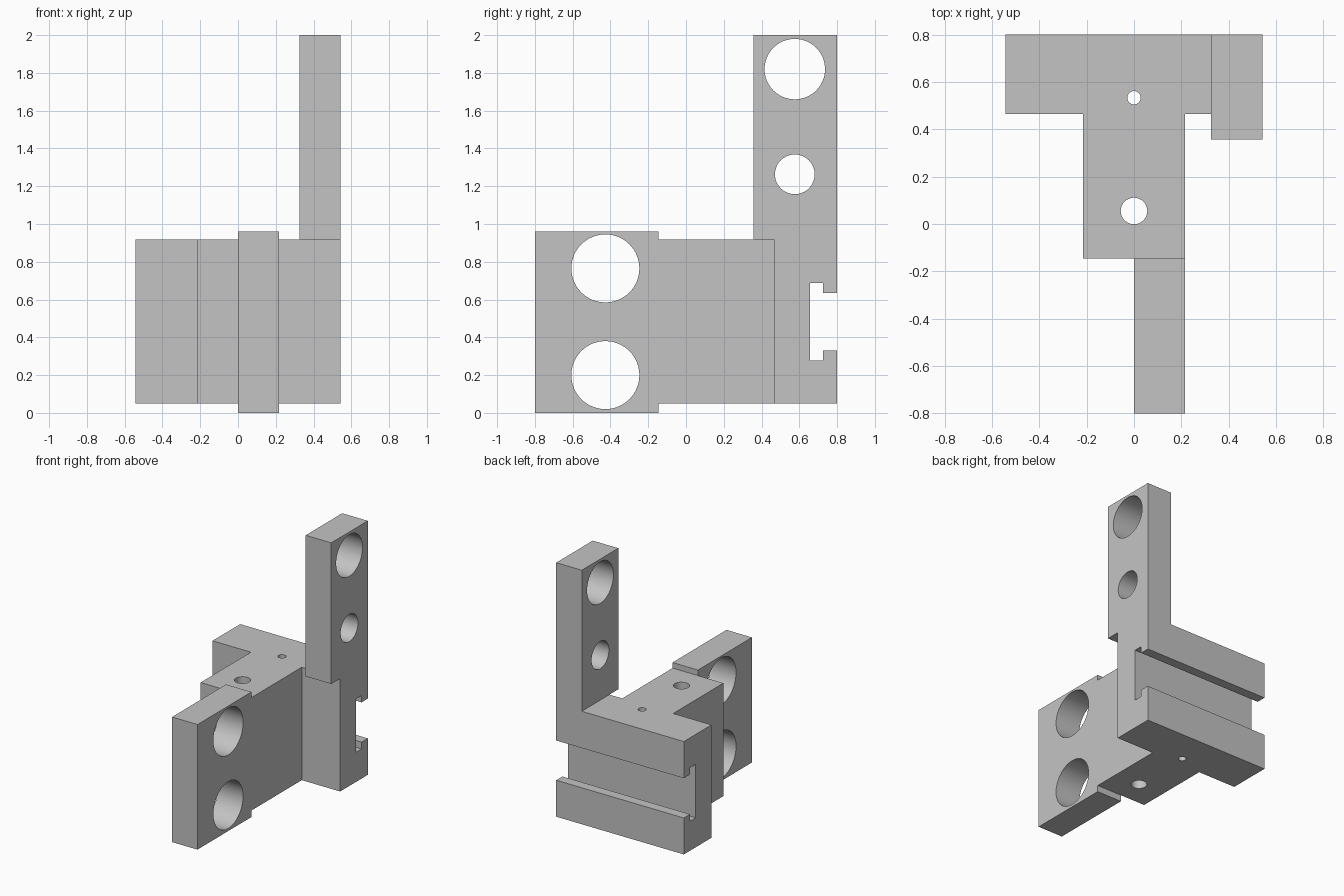
import bpy
import bmesh
import math
from mathutils import Matrix, Vector

cube = bpy.data.objects.get("Cube")
if cube:
    bpy.data.objects.remove(cube, do_unlink=True)

grey = bpy.data.materials.new("plain grey")
grey.use_nodes = True
grey.diffuse_color = (0.55, 0.55, 0.55, 1)
grey.node_tree.nodes["Principled BSDF"].inputs["Base Color"].default_value = grey.diffuse_color


def finish(name, bm):
    bmesh.ops.recalc_face_normals(bm, faces=bm.faces)
    mesh = bpy.data.meshes.new(name)
    bm.to_mesh(mesh)
    bm.free()
    mesh.materials.append(grey)
    obj = bpy.data.objects.new(name, mesh)
    bpy.context.collection.objects.link(obj)
    return obj


def extrude(name, profile, axis, low, high):
    """Prism from a 2D profile: (y, z) along x, or (x, y) along z."""
    bm = bmesh.new()
    points = [(low, a, b) if axis == "x" else (a, b, low) for a, b in profile]
    face = bm.faces.new([bm.verts.new(p) for p in points])
    moved = bmesh.ops.extrude_face_region(bm, geom=[face])["geom"]
    direction = Vector((1, 0, 0)) if axis == "x" else Vector((0, 0, 1))
    bmesh.ops.translate(bm, vec=direction * (high - low),
                        verts=[v for v in moved if isinstance(v, bmesh.types.BMVert)])
    return finish(name, bm)


def bore(name, centre, radius, axis):
    bm = bmesh.new()
    turn = Matrix.Rotation(math.pi / 2, 4, "Y") if axis == "x" else Matrix()
    bmesh.ops.create_cone(bm, cap_ends=True, segments=64, radius1=radius, radius2=radius,
                          depth=3, matrix=Matrix.Translation(centre) @ turn)
    return finish(name, bm)


def cut(obj, cutter):
    mod = obj.modifiers.new(cutter.name, "BOOLEAN")
    mod.operation = "DIFFERENCE"
    mod.solver = "EXACT"
    mod.object = cutter
    cutter.hide_render = True
    cutter.hide_set(True)


def rectangle(a0, a1, b0, b1):
    return [(a0, b0), (a1, b0), (a1, b1), (a0, b1)]


HALF, STEM, BACK = 0.542, 0.216, 0.8
BAR_FRONT, STEM_FRONT = 0.465, -0.145
BOTTOM, TOP = 0.05, 0.917

# T-shaped body: wide back bar with a stem reaching forward
right_side = [(STEM, STEM_FRONT), (STEM, BAR_FRONT), (HALF, BAR_FRONT), (HALF, BACK)]
left_side = [(-x, y) for x, y in reversed(right_side)]
body = extrude("t_body", right_side + left_side, "z", BOTTOM, TOP)

# Undercut T-slot across the back
slot = [(0.9, 0.33), (0.9, 0.635), (0.725, 0.635), (0.725, 0.687),
        (0.657, 0.687), (0.657, 0.277), (0.725, 0.277), (0.725, 0.33)]
cut(body, extrude("slot_cutter", slot, "x", -1, 1))

# Vertical holes through the body
cut(body, bore("small_hole_cutter", (0, 0.533, 0), 0.028, "z"))
cut(body, bore("large_hole_cutter", (0, 0.055, 0), 0.056, "z"))

# Front mounting plate with two large holes
plate = extrude("front_plate", rectangle(-BACK, STEM_FRONT, 0, 0.96), "x", 0, STEM)
for z in (0.2, 0.765):
    cut(plate, bore("plate_hole_cutter", (0, -0.427, z), 0.18, "x"))

# Upright arm, overhanging the front of the back bar
arm = extrude("upright_arm", rectangle(0.357, BACK, TOP, 2), "x", 0.325, HALF)
for z, radius in ((1.82, 0.16), (1.263, 0.105)):
    cut(arm, bore("arm_hole_cutter", (0, 0.576, z), radius, "x"))

# Apply the cuts, then smooth only the round bores
bpy.context.view_layer.update()
for obj in (body, plate, arm):
    bpy.ops.object.select_all(action="DESELECT")
    obj.select_set(True)
    bpy.context.view_layer.objects.active = obj
    for mod in list(obj.modifiers):
        bpy.ops.object.modifier_apply(modifier=mod.name)
    bpy.ops.object.shade_smooth_by_angle(angle=math.radians(30))

for obj in list(bpy.data.objects):
    if "_cutter" in obj.name:
        bpy.data.objects.remove(obj, do_unlink=True)
